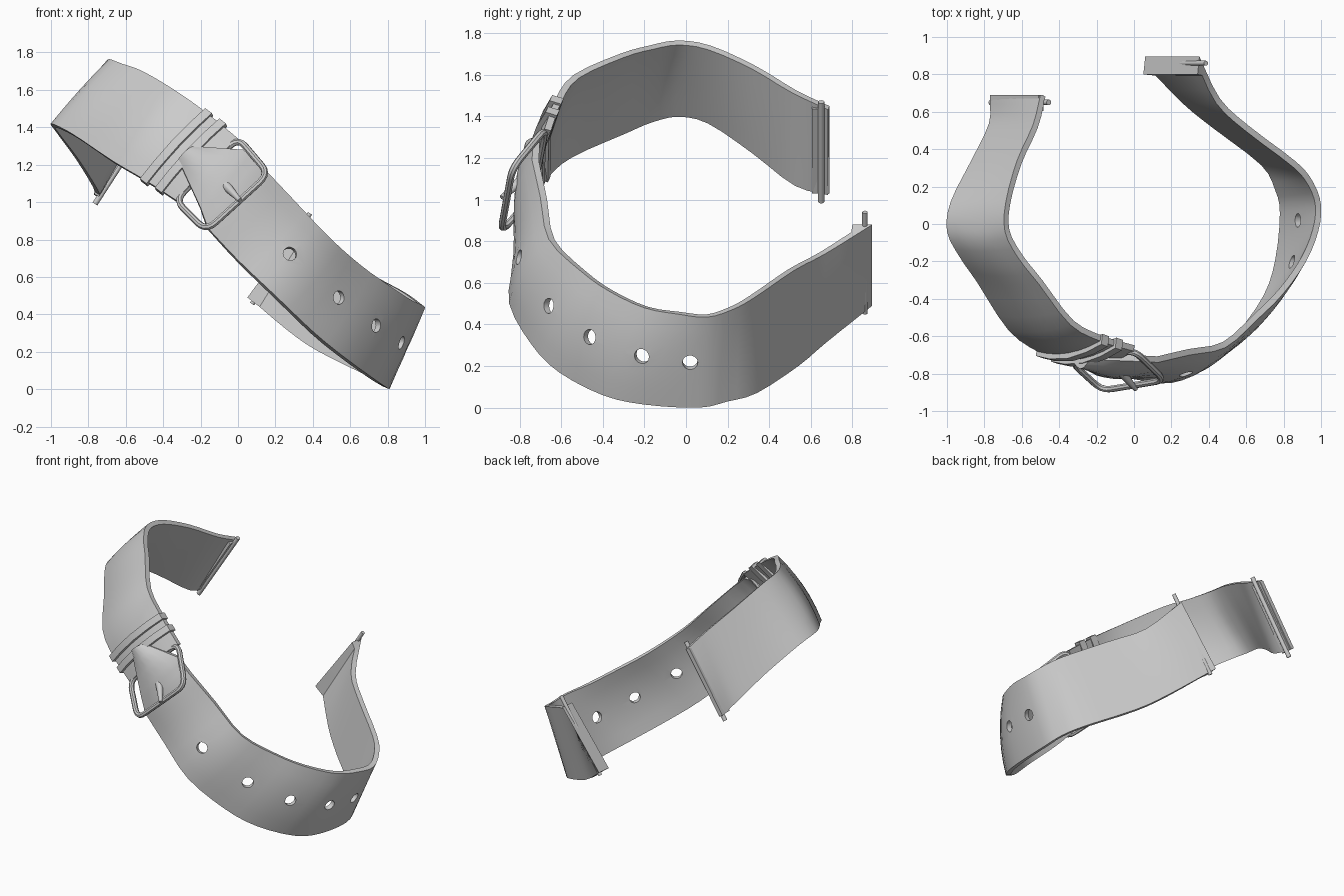
import bpy, bmesh, math
from mathutils import Vector as V

cube = bpy.data.objects.get("Cube")
if cube:
    bpy.data.objects.remove(cube)

grey = bpy.data.materials.new("strap_grey")
grey.use_nodes = True
grey.diffuse_color = (0.6, 0.6, 0.6, 1)
grey.node_tree.nodes["Principled BSDF"].inputs["Base Color"].default_value = (0.6, 0.6, 0.6, 1)


def smooth(ob, angle):
    bpy.ops.object.select_all(action="DESELECT")
    ob.select_set(True)
    bpy.context.view_layer.objects.active = ob
    bpy.ops.object.shade_smooth_by_angle(angle=math.radians(angle))


def loft(name, rings, angle=30):
    """Skin closed rings and cap both ends."""
    bm = bmesh.new()
    rows = [[bm.verts.new(p) for p in r] for r in rings]
    n = len(rows[0])
    for a, b in zip(rows, rows[1:]):
        for i in range(n):
            j = (i + 1) % n
            bm.faces.new((a[i], a[j], b[j], b[i]))
    bm.faces.new(rows[0])
    bm.faces.new(rows[-1])
    bmesh.ops.recalc_face_normals(bm, faces=bm.faces)
    me = bpy.data.meshes.new(name)
    bm.to_mesh(me)
    bm.free()
    me.materials.append(grey)
    ob = bpy.data.objects.new(name, me)
    bpy.context.collection.objects.link(ob)
    smooth(ob, angle)
    return ob


def refine(points, straight, steps=3):
    """Round a path through its points; the first few spans stay straight."""
    p = [V(q) for q in points]
    out = []
    for i in range(len(p) - 1):
        a, b = p[i], p[i + 1]
        ta = (b - p[i - 1]) / 2 if i > straight else b - a
        tb = (p[i + 2] - a) / 2 if straight <= i < len(p) - 2 else b - a
        for k in range(steps):
            t = k / steps
            if i < straight:
                out.append(a.lerp(b, t))
            else:
                out.append(a * (2*t**3 - 3*t*t + 1) + ta * (t**3 - 2*t*t + t)
                           + b * (3*t*t - 2*t**3) + tb * (t**3 - t*t))
    return out + [p[-1]]


def strap(name, low, high, straight=0, end_depth=None, thick=0.033, across=6):
    """Band between two edges, thickened inward and bowed outward at the front."""
    low, high = refine(low, straight), refine(high, straight)
    rings = []
    for i, (l, h) in enumerate(zip(low, high)):
        a, b = max(i - 1, 0), min(i + 1, len(low) - 1)
        run = (low[b] + high[b]) - (low[a] + high[a])
        mid = (l + h) / 2
        inward = V((-0.05, 0, 0.88)) + V((0.85, 0, -0.7)) * (mid.x + 0.05) - mid
        n = run.cross(h - l).normalized()
        if n.dot(inward) < 0:
            n = -n
        bow = n * -0.16 * max(0, n.y)
        depth = V(end_depth) if end_depth and i == len(low) - 1 else n * thick
        steps = [k / across for k in range(across + 1)]
        outer = [l.lerp(h, t) + bow * t * (1 - t) for t in steps]
        rings.append(outer + [p + depth for p in reversed(outer)])
    return loft(name, rings, 32)


def rod(name, a, b, r0, r1=None, sides=12):
    a, b = V(a), V(b)
    q = (b - a).to_track_quat("Z", "Y")
    r1 = r0 if r1 is None else r1
    turns = [2 * math.pi * k / sides for k in range(sides)]
    return loft(name, [[c + q @ V((r * math.cos(t), r * math.sin(t), 0)) for t in turns]
                       for c, r in ((a, r0), (b, r1))], 40)


# Upper strap, from the open end to the buckle bar
strap("upper_strap",
    [(-.77, .69, 1.04), (-.775, .54, 1.08), (-.87, .34, 1.235), (-.98, .12, 1.385),
     (-1, -.04, 1.42), (-.93, -.18, 1.39), (-.84, -.31, 1.335), (-.67, -.57, 1.22),
     (-.50, -.69, 1.12), (-.33, -.75, 1.01)],
    [(-.50, .69, 1.45), (-.54, .53, 1.525), (-.625, .34, 1.64), (-.685, .12, 1.74),
     (-.69, -.04, 1.765), (-.62, -.18, 1.74), (-.51, -.32, 1.70), (-.34, -.54, 1.60),
     (-.17, -.63, 1.48), (0, -.68, 1.34)])

# Lower strap, from the pointed tip to the other, thickened open end
lower = strap("lower_strap",
    [(-.32, -.745, 1.23), (-.20, -.81, .97), (-.16, -.82, .86),
     (0, -.83, .69), (.20, -.85, .50), (.41, -.74, .30), (.57, -.61, .17),
     (.72, -.40, .06), (.785, -.2, .015), (.81, .06, 0), (.78, .2, .03),
     (.70, .34, .07), (.44, .54, .20), (.28, .67, .31), (.06, .895, .49)],
    [(-.24, -.725, 1.30), (.03, -.735, 1.28), (.13, -.74, 1.19),
     (.30, -.70, 1.01), (.49, -.66, .81), (.66, -.51, .66), (.80, -.37, .56),
     (.92, -.2, .48), (.985, -.04, .45), (1, .1, .435), (.96, .22, .47),
     (.87, .33, .53), (.62, .52, .66), (.46, .67, .74), (.35, .895, .88)],
    straight=2, end_depth=(-.01, -.095, 0))

# Adjustment holes, cut square to the band
holes = [(.275, -.79, .72), (.535, -.655, .49), (.735, -.46, .34),
         (.865, -.21, .25), (.90, .02, .22)]
cutters = []
for p in holes:
    ok, spot, normal, _ = lower.closest_point_on_mesh(V(p))
    cutters.append(rod("hole_cutter", spot - normal * .09, spot + normal * .09, .037, sides=14))
    m = lower.modifiers.new("hole", "BOOLEAN")
    m.operation, m.solver, m.object = "DIFFERENCE", "EXACT", cutters[-1]
bpy.context.view_layer.objects.active = lower
for m in [m for m in lower.modifiers if m.type == "BOOLEAN"]:
    bpy.ops.object.modifier_apply(modifier=m.name)
for c in cutters:
    bpy.data.objects.remove(c)
smooth(lower, 32)

# Folded end that holds the upper spring bar
back, inset = V((0, -.085, 0)), V((.025, 0, -.015))
loft("upper_end", [[p, p + back, p + back + inset, p + inset]
                   for p in (V((-.77, .69, 1.045)), V((-.51, .69, 1.45)))])
rod("upper_spring_bar", (-.765, .65, .99), (-.455, .65, 1.47), .015)
rod("lower_spring_bar", (.075, .86, .455), (.385, .86, .94), .013)


# Keeper loops, bulging slightly over the strap
def keeper(name, low, high):
    low, high, run = V(low), V(high), V((.17, -.06, -.13)).normalized()
    out = (high - low).cross(run).normalized()
    if out.y > 0:
        out = -out
    shape = [(-.03, -.038), (-.03, .018), (.2, .05), (.5, .066), (.8, .05), (1.03, .02),
             (1.03, -.038), (.5, -.008)]
    loft(name, [[low.lerp(high, w) + out * n + run * s for w, n in shape] for s in (-.023, .023)])


keeper("keeper_loop_left", (-.495, -.692, 1.118), (-.165, -.632, 1.473))
keeper("keeper_loop_right", (-.415, -.722, 1.07), (-.09, -.652, 1.418))

# Buckle frame with rounded corners
corners = [V(p) for p in ((-.335, -.74, 1.01), (-.17, -.89, .845), (.165, -.835, 1.15), (.0, -.675, 1.345))]
path = []
for i, c in enumerate(corners):
    prev, nxt = corners[i - 1], corners[(i + 1) % 4]
    a = c + (prev - c).normalized() * .07
    b = c + (nxt - c).normalized() * .07
    for k in range(6):
        t = k / 5
        path.append(a * (1 - t) ** 2 + c * 2 * t * (1 - t) + b * t * t)
curve = bpy.data.curves.new("buckle_frame", "CURVE")
curve.dimensions = "3D"
curve.bevel_depth = .018
curve.bevel_resolution = 2
line = curve.splines.new("POLY")
line.points.add(len(path) - 1)
for pt, p in zip(line.points, path):
    pt.co = (*p, 1)
line.use_cyclic_u = True
curve.materials.append(grey)
frame = bpy.data.objects.new("buckle_frame", curve)
bpy.context.collection.objects.link(frame)
bpy.ops.object.select_all(action="DESELECT")
frame.select_set(True)
bpy.context.view_layer.objects.active = frame
bpy.ops.object.convert(target="MESH")
smooth(frame, 40)

# Prong through the strap onto the frame
rod("buckle_prong", (-.085, -.77, 1.11), (.01, -.885, 1.01), .03, .012)
